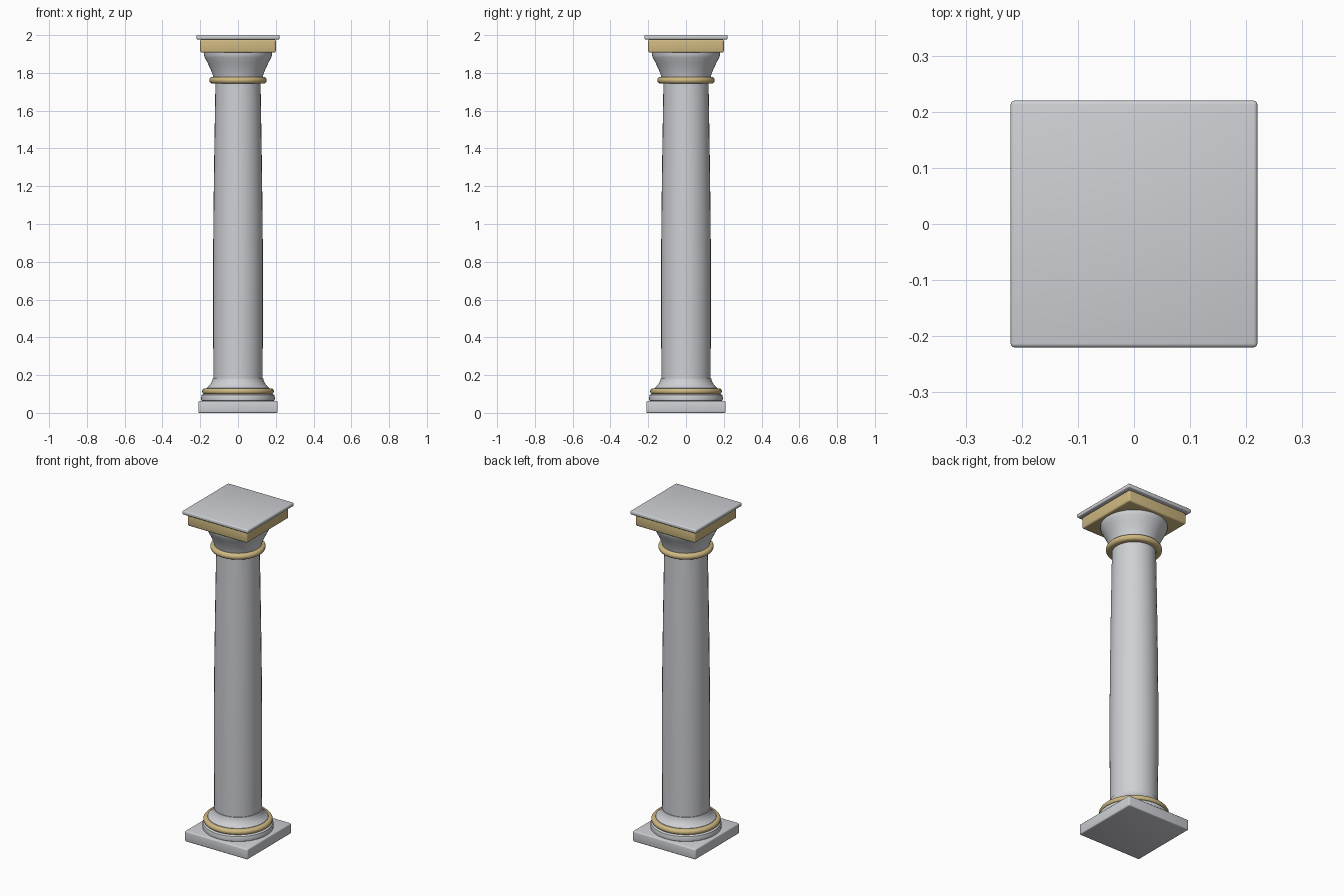
import bpy, bmesh
from math import cos, sin, pi, radians

old = bpy.data.objects.get("Cube")
if old:
    bpy.data.objects.remove(old, do_unlink=True)


def material(name, rgb):
    m = bpy.data.materials.new(name)
    m.use_nodes = True
    m.diffuse_color = (*rgb, 1)
    m.node_tree.nodes["Principled BSDF"].inputs["Base Color"].default_value = (*rgb, 1)
    return m


marble = material("pale marble", (0.62, 0.63, 0.66))
gold = material("soft gold", (0.62, 0.48, 0.22))


def finish(name, bm, mat):
    bmesh.ops.recalc_face_normals(bm, faces=bm.faces)
    mesh = bpy.data.meshes.new(name)
    bm.to_mesh(mesh)
    bm.free()
    mesh.materials.append(mat)
    ob = bpy.data.objects.new(name, mesh)
    bpy.context.collection.objects.link(ob)
    bpy.ops.object.select_all(action='DESELECT')
    ob.select_set(True)
    bpy.context.view_layer.objects.active = ob
    bpy.ops.object.shade_smooth_by_angle(angle=radians(35))
    return ob


def slab(name, half, z0, z1, mat, bevel):
    bm = bmesh.new()
    bmesh.ops.create_cube(bm, size=1)
    for v in bm.verts:
        v.co = (v.co.x * 2 * half, v.co.y * 2 * half, z0 if v.co.z < 0 else z1)
    bmesh.ops.bevel(bm, geom=bm.edges[:], offset=bevel, segments=3,
                    profile=0.5, affect='EDGES')
    return finish(name, bm, mat)


def turned(name, profile, mat, sides=48):
    """Closed solid of revolution from (radius, height) points."""
    bm = bmesh.new()
    rings = [[bm.verts.new((r * cos(2 * pi * i / sides), r * sin(2 * pi * i / sides), z))
              for i in range(sides)] for r, z in profile]
    for a, b in zip(rings, rings[1:]):
        for i in range(sides):
            j = (i + 1) % sides
            bm.faces.new((a[i], a[j], b[j], b[i]))
    bm.faces.new(rings[0][::-1])
    bm.faces.new(rings[-1])
    return finish(name, bm, mat)


def rounded_ring(name, radius, z, half_height, mat):
    """Band with a half-round outer edge."""
    core = radius - half_height
    arc = [(core + half_height * cos(t), z + half_height * sin(t))
           for t in [pi * (k / 10 - 0.5) for k in range(11)]]
    return turned(name, arc, mat)


# Base: square plinth, lower moulding, gold ring, flared foot
slab("plinth", 0.21, 0, 0.063, marble, 0.007)
turned("base_moulding", [(0.185, 0.06), (0.194, 0.066), (0.196, 0.08),
                         (0.192, 0.094), (0.182, 0.102)], marble)
rounded_ring("base_gold_ring", 0.19, 0.114, 0.016, gold)
turned("flared_foot", [(0.168, 0.12), (0.166, 0.132), (0.152, 0.144),
                       (0.142, 0.158), (0.136, 0.172), (0.134, 0.183)], marble)

# Shaft with a gentle swelling
turned("shaft", [(0.13, 0.17), (0.132, 0.5), (0.132, 0.8), (0.13, 1.05),
                 (0.126, 1.35), (0.122, 1.6), (0.119, 1.77)], marble, 32)

# Capital: gold collar, bell, gold block, top slab
rounded_ring("collar_gold_ring", 0.152, 1.761, 0.018, gold)
turned("capital_bell", [(0.128, 1.765), (0.134, 1.79), (0.145, 1.82), (0.162, 1.855),
                        (0.176, 1.882), (0.181, 1.895), (0.181, 1.912)], marble)
slab("capital_gold_block", 0.2, 1.907, 1.977, gold, 0.009)
slab("top_slab", 0.22, 1.977, 2.0, marble, 0.007)
